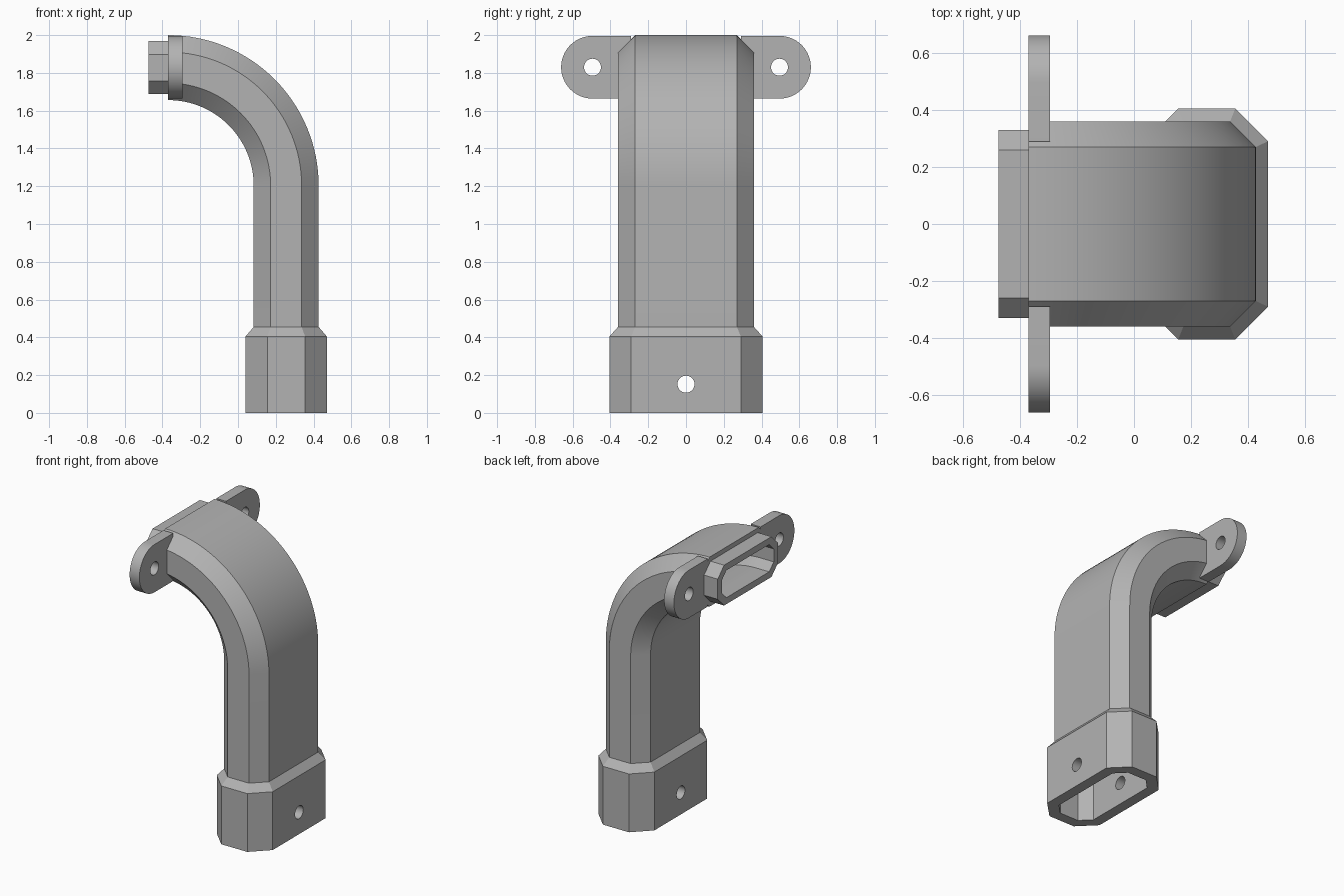
import bpy
import bmesh
from math import sin, cos, pi
from mathutils import Matrix, Vector

if "Cube" in bpy.data.objects:
    bpy.data.objects.remove(bpy.data.objects["Cube"], do_unlink=True)

grey = bpy.data.materials.new("mid_grey")
grey.use_nodes = True
grey.diffuse_color = (0.45, 0.45, 0.45, 1)
grey.node_tree.nodes["Principled BSDF"].inputs["Base Color"].default_value = (0.45, 0.45, 0.45, 1)

LEG_X = 0.255       # centre of the upright leg
BEND_X, BEND_Z, BEND_R = -0.37, 1.203, 0.625
TIP_X = -0.475
STEPS = 32


def make_object(name, bm):
    bmesh.ops.recalc_face_normals(bm, faces=bm.faces)
    mesh = bpy.data.meshes.new(name)
    bm.to_mesh(mesh)
    bm.free()
    mesh.materials.append(grey)
    obj = bpy.data.objects.new(name, mesh)
    bpy.context.collection.objects.link(obj)
    return obj


def smooth(obj):
    bpy.ops.object.select_all(action="DESELECT")
    obj.select_set(True)
    bpy.context.view_layer.objects.active = obj
    bpy.ops.object.shade_smooth_by_angle(angle=pi / 6)


def section(size):
    """Chamfered rectangle as (across, y) pairs."""
    w, d, c = size
    return [(w, d - c), (w - c, d), (c - w, d), (-w, d - c),
            (-w, c - d), (c - w, -d), (w - c, -d), (w, c - d)]


def ring(bm, centre, angle, size):
    out = Vector((cos(angle), 0, sin(angle)))
    return [bm.verts.new(centre + out * a + Vector((0, y, 0))) for a, y in section(size)]


def leg_ring(bm, z, size):
    return ring(bm, Vector((LEG_X, 0, z)), 0, size)


def bend_rings(bm, size):
    rings = []
    for i in range(STEPS + 1):
        a = pi / 2 * i / STEPS
        centre = Vector((BEND_X + BEND_R * cos(a), 0, BEND_Z + BEND_R * sin(a)))
        rings.append(ring(bm, centre, a, size))
    return rings


def tip_ring(bm, x, size):
    return ring(bm, Vector((x, 0, BEND_Z + BEND_R)), pi / 2, size)


def cut_hole(obj, centre, radius, length):
    """Drill a round hole along x."""
    bm = bmesh.new()
    place = Matrix.Translation(centre) @ Matrix.Rotation(pi / 2, 4, "Y")
    bmesh.ops.create_cone(bm, cap_ends=True, segments=32, radius1=radius,
                          radius2=radius, depth=length, matrix=place)
    cutter = make_object("hole_cutter", bm)
    cutter.hide_render = True
    mod = obj.modifiers.new("hole", "BOOLEAN")
    mod.operation = "DIFFERENCE"
    mod.solver = "EXACT"
    mod.object = cutter
    bpy.context.view_layer.objects.active = obj
    bpy.ops.object.modifier_apply(modifier=mod.name)
    bpy.data.objects.remove(cutter, do_unlink=True)


# Hollow duct: outer skin going up, inner skin coming back down
SOCKET = (0.215, 0.405, 0.115)
BODY = (0.172, 0.36, 0.09)
SPIGOT = (0.14, 0.33, 0.07)
CHANNEL = (0.095, 0.285, 0.05)
BORE = (0.142, 0.332, 0.07)

bm = bmesh.new()
rings = [leg_ring(bm, 0, SOCKET), leg_ring(bm, 0.405, SOCKET), leg_ring(bm, 0.455, BODY)]
rings += bend_rings(bm, BODY)
rings += [tip_ring(bm, BEND_X, SPIGOT), tip_ring(bm, TIP_X, SPIGOT), tip_ring(bm, TIP_X, CHANNEL)]
rings += reversed(bend_rings(bm, CHANNEL))
rings += [leg_ring(bm, 0.4, CHANNEL), leg_ring(bm, 0.4, BORE), leg_ring(bm, 0, BORE)]
for r, lower in enumerate(rings):
    upper = rings[(r + 1) % len(rings)]
    for i in range(8):
        j = (i + 1) % 8
        bm.faces.new((lower[i], lower[j], upper[j], upper[i]))
duct = make_object("curved_duct", bm)
cut_hole(duct, Vector((LEG_X, 0, 0.152)), 0.045, 0.8)
smooth(duct)

# Rounded mounting ears on both sides of the outlet
EAR_Z, EAR_R, EAR_Y, EAR_THICK = 1.83, 0.166, 0.495, 0.075
for side, name in ((1, "back_mounting_ear"), (-1, "front_mounting_ear")):
    bm = bmesh.new()
    outline = [(0.29, EAR_Z - EAR_R)]
    for i in range(STEPS + 1):
        a = -pi / 2 + pi * i / STEPS
        outline.append((EAR_Y + EAR_R * cos(a), EAR_Z + EAR_R * sin(a)))
    outline.append((0.29, EAR_Z + EAR_R))
    face = bm.faces.new([bm.verts.new((BEND_X, side * y, z)) for y, z in outline])
    out = bmesh.ops.extrude_face_region(bm, geom=[face])
    moved = [v for v in out["geom"] if isinstance(v, bmesh.types.BMVert)]
    bmesh.ops.translate(bm, verts=moved, vec=(EAR_THICK, 0, 0))
    ear = make_object(name, bm)
    cut_hole(ear, Vector((BEND_X, side * EAR_Y, EAR_Z)), 0.045, 0.4)
    smooth(ear)
